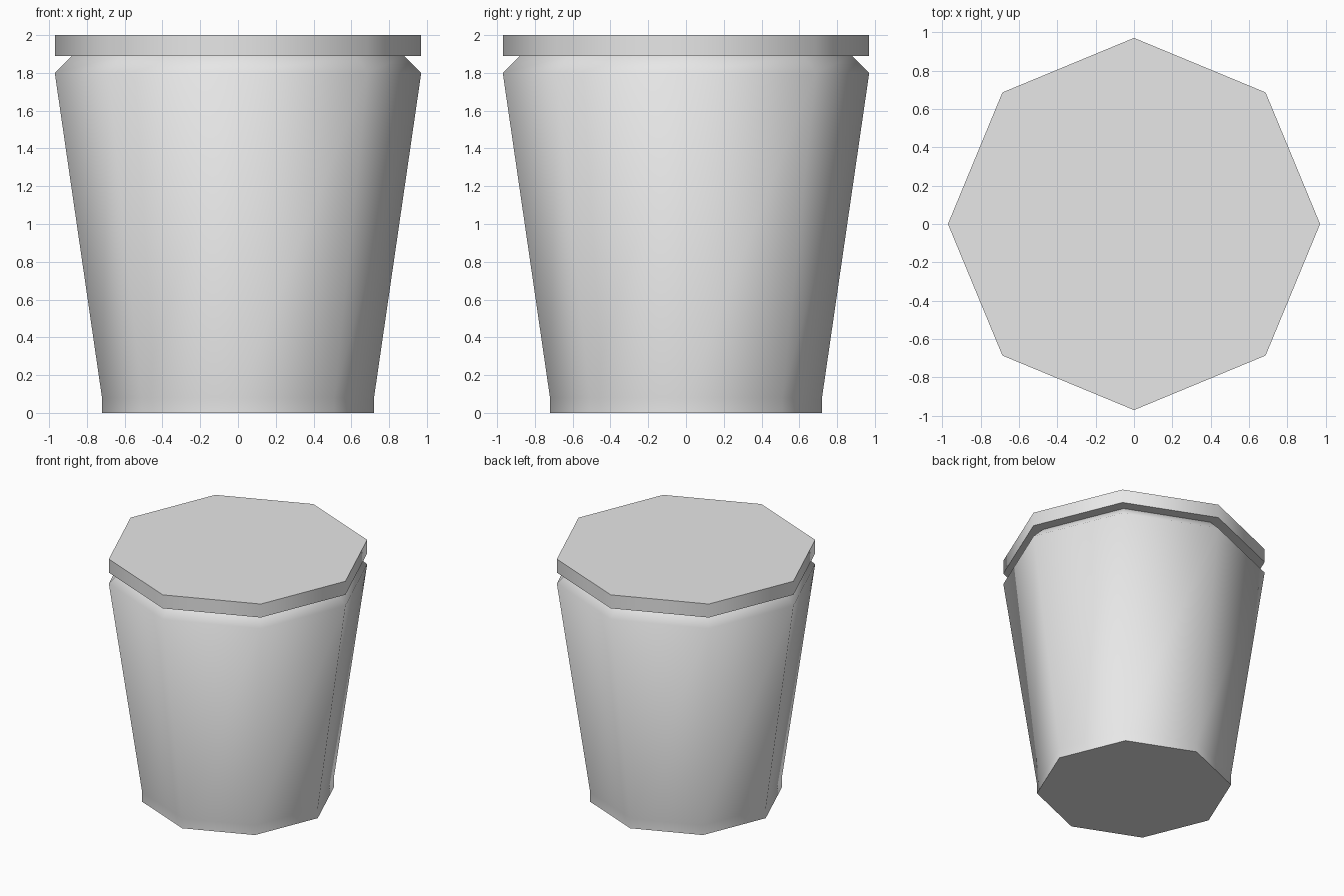
import bpy
import bmesh
import math

cube = bpy.data.objects.get("Cube")
if cube:
    bpy.data.objects.remove(cube, do_unlink=True)

SIDES = 8

grey = bpy.data.materials.new("plain grey")
grey.use_nodes = True
grey.diffuse_color = (0.8, 0.8, 0.8, 1)
grey.node_tree.nodes["Principled BSDF"].inputs["Base Color"].default_value = grey.diffuse_color


def turned_part(name, profile, cap_top):
    """Stack octagonal rings from (radius, height) pairs; corners lie on the axes."""
    bm = bmesh.new()
    rings = []
    for radius, height in profile:
        angles = [math.tau * i / SIDES for i in range(SIDES)]
        rings.append([bm.verts.new((radius * math.cos(a), radius * math.sin(a), height))
                      for a in angles])
    for low, high in zip(rings, rings[1:]):
        for i in range(SIDES):
            j = (i + 1) % SIDES
            bm.faces.new((low[i], low[j], high[j], high[i]))
    bm.faces.new(rings[0][::-1])
    if cap_top:
        bm.faces.new(rings[-1])
    mesh = bpy.data.meshes.new(name)
    bm.to_mesh(mesh)
    bm.free()
    mesh.materials.append(grey)
    part = bpy.data.objects.new(name, mesh)
    bpy.context.collection.objects.link(part)
    # Smooth walls, crisp rims
    bpy.ops.object.select_all(action='DESELECT')
    part.select_set(True)
    bpy.context.view_layer.objects.active = part
    bpy.ops.object.shade_smooth_by_angle(angle=math.radians(62))
    return part


# Tapered body with a short straight foot and a chamfered neck under the lid
turned_part("body", [(0.72, 0), (0.72, 0.08), (0.97, 1.8), (0.88, 1.89)], cap_top=False)

# Flat overhanging lid
turned_part("lid", [(0.97, 1.89), (0.97, 2.0)], cap_top=True)
